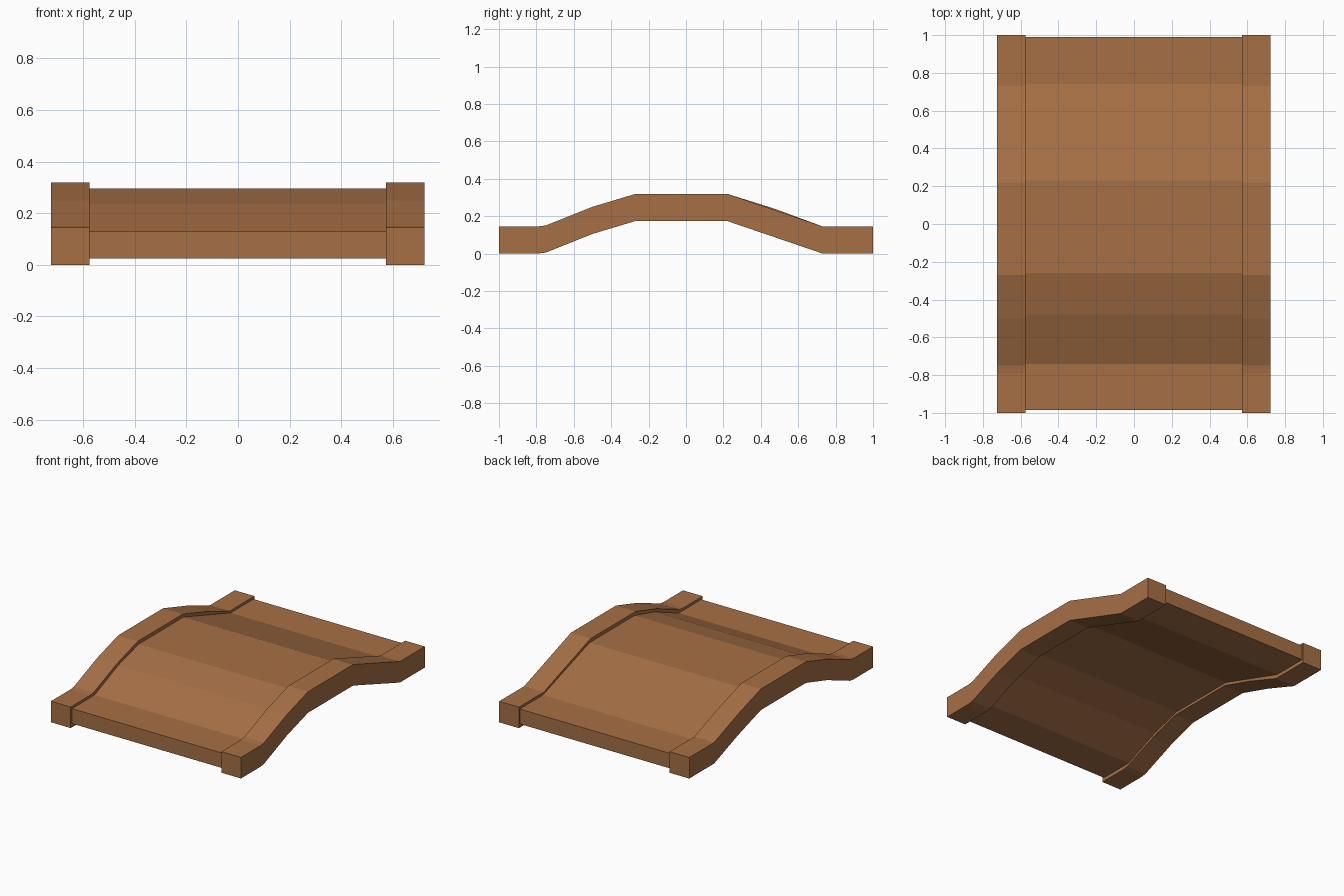
import bpy

if "Cube" in bpy.data.objects:
    bpy.data.objects.remove(bpy.data.objects["Cube"])

wood = bpy.data.materials.new("wood")
wood.diffuse_color = (0.38, 0.16, 0.06, 1)
wood.use_nodes = True
wood.node_tree.nodes["Principled BSDF"].inputs["Base Color"].default_value = wood.diffuse_color


def arched_beam(name, path, thickness, x0, x1):
    """Extrude a side profile (y, bottom z) of constant thickness along x."""
    profile = path + [(y, z + thickness) for y, z in reversed(path)]
    n = len(profile)
    verts = [(x, y, z) for x in (x0, x1) for y, z in profile]
    m = len(path)
    faces = []
    # side walls as quads, one per segment
    for i in range(m - 1):
        a, b, c, d = i, i + 1, n - 2 - i, n - 1 - i
        faces.append((d, c, b, a))
        faces.append((a + n, b + n, c + n, d + n))
    # bottom, ends and top
    for i in range(n):
        j = (i + 1) % n
        faces.append((i, j, j + n, i + n))
    mesh = bpy.data.meshes.new(name)
    mesh.from_pydata(verts, [], faces)
    mesh.materials.append(wood)
    mesh.update()
    obj = bpy.data.objects.new(name, mesh)
    bpy.context.collection.objects.link(obj)
    return obj


# side rails: the left one bows up slightly on its rear slope
front = [(-1, 0), (-0.79, 0), (-0.75, 0.005), (-0.5, 0.105), (-0.27, 0.174), (0.22, 0.174)]
rear = [(0.73, 0), (1, 0)]
arched_beam("right_rail", front + rear, 0.145, 0.573, 0.723)
arched_beam("left_rail", front + [(0.47, 0.096)] + rear, 0.145, -0.725, -0.575)

# deck set between the rails
deck = [(-0.985, 0.025), (-0.74, 0.025), (-0.48, 0.132), (-0.26, 0.192),
        (0.23, 0.192), (0.74, 0.025), (0.99, 0.025)]
arched_beam("deck", deck, 0.103, -0.575, 0.573)
